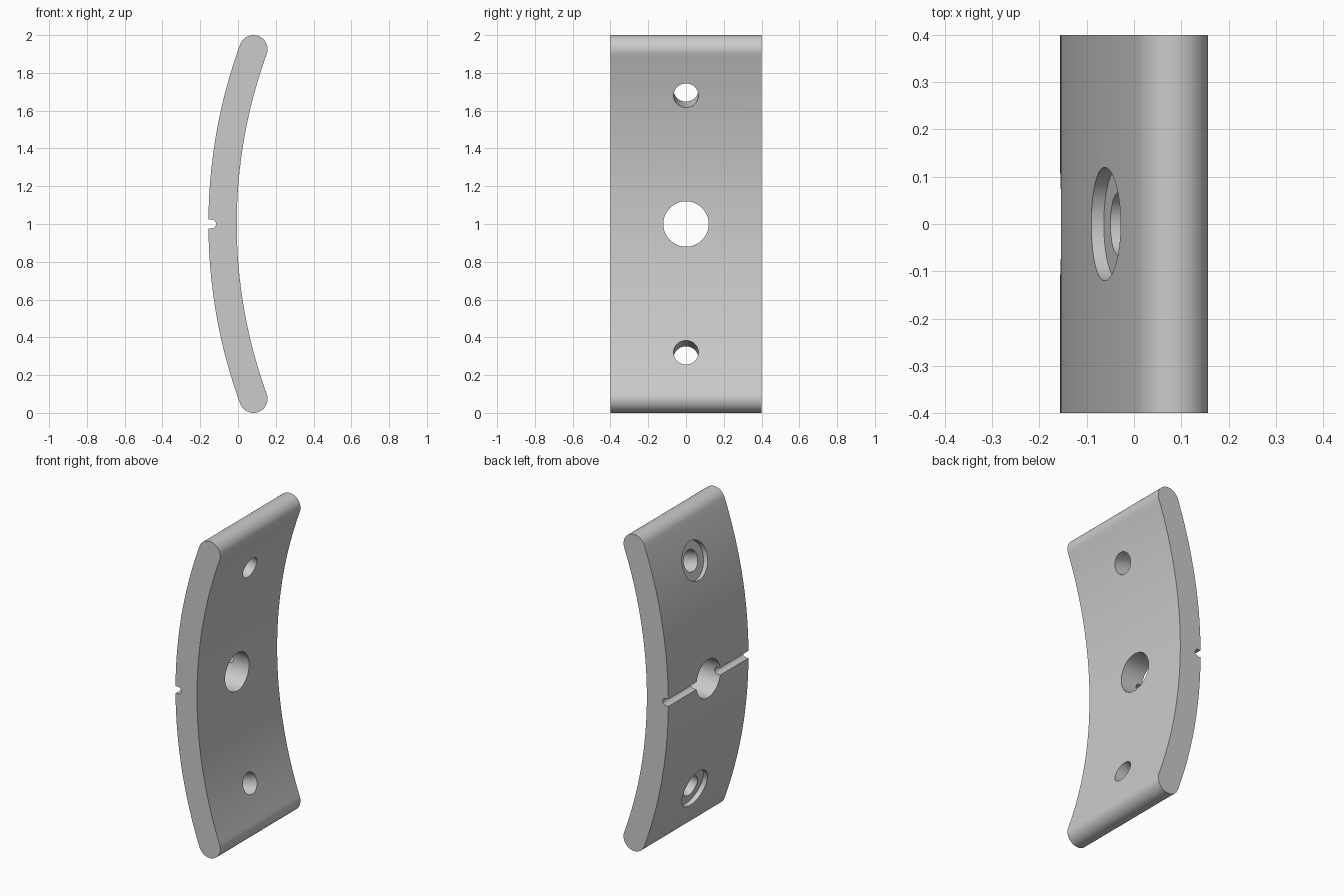
import bpy, bmesh
from math import sin, cos, pi, radians
from mathutils import Matrix, Vector

if "Cube" in bpy.data.objects:
    bpy.data.objects.remove(bpy.data.objects["Cube"], do_unlink=True)

HALF_THICK = 0.075
HALF_ANGLE = radians(20)
RADIUS = (1 - HALF_THICK) / sin(HALF_ANGLE)      # centre line of the bend
HALF_DEPTH = (RADIUS * (1 - cos(HALF_ANGLE)) + 2 * HALF_THICK) / 2
CENTRE_X = RADIUS + HALF_THICK - HALF_DEPTH
OUTER = RADIUS + HALF_THICK
HALF_WIDTH = 0.4

grey = bpy.data.materials.new("plain grey")
grey.use_nodes = True
grey.diffuse_color = (0.6, 0.6, 0.6, 1)
grey.node_tree.nodes["Principled BSDF"].inputs["Base Color"].default_value = (0.6, 0.6, 0.6, 1)


def on_bend(radius, angle):
    """Point on the bend, measured up from its middle."""
    return Vector((CENTRE_X - radius * cos(angle), 0, 1 + radius * sin(angle)))


def make_object(name, bm):
    bmesh.ops.recalc_face_normals(bm, faces=bm.faces)
    mesh = bpy.data.meshes.new(name)
    bm.to_mesh(mesh)
    bm.free()
    mesh.materials.append(grey)
    obj = bpy.data.objects.new(name, mesh)
    bpy.context.collection.objects.link(obj)
    return obj


def extrude_profile(name, points, half_width):
    bm = bmesh.new()
    verts = [bm.verts.new((p.x, -half_width, p.z)) for p in points]
    face = bm.faces.new(verts)
    made = bmesh.ops.extrude_face_region(bm, geom=[face])["geom"]
    moved = [v for v in made if isinstance(v, bmesh.types.BMVert)]
    bmesh.ops.translate(bm, verts=moved, vec=(0, 2 * half_width, 0))
    return make_object(name, bm)


def radial_cutter(name, angle, hole_radius, inner, outer):
    """Round cutter lying along a radius of the bend."""
    bm = bmesh.new()
    place = (Matrix.Translation(on_bend((inner + outer) / 2, angle))
             @ Matrix.Rotation(angle, 4, 'Y') @ Matrix.Rotation(pi / 2, 4, 'Y'))
    bmesh.ops.create_cone(bm, cap_ends=True, segments=64, radius1=hole_radius,
                          radius2=hole_radius, depth=outer - inner, matrix=place)
    return make_object(name, bm)


# Curved plate: outer arc, rounded top, inner arc, rounded bottom
STEPS, CAP = 64, 20
angles = [HALF_ANGLE * (2 * i / STEPS - 1) for i in range(STEPS + 1)]
profile = [on_bend(OUTER, a) for a in angles]
for end in (1, -1):
    a = end * HALF_ANGLE
    outward = Vector((-cos(a), 0, sin(a)))
    along = Vector((sin(a), 0, cos(a))) * end
    for i in range(1, CAP):
        t = pi * i / CAP
        profile.append(on_bend(RADIUS, a)
                       + HALF_THICK * (outward * cos(t) * end + along * sin(t)))
    if end == 1:
        profile += [on_bend(RADIUS - HALF_THICK, b) for b in reversed(angles)]
plate = extrude_profile("curved_plate", profile, HALF_WIDTH)

# Centre hole and the two counterbored screw holes
cutters = [radial_cutter("centre_hole_cutter", 0, 0.12, RADIUS - 0.2, RADIUS + 0.2)]
for side, a in (("upper", radians(15)), ("lower", radians(-15))):
    cutters.append(radial_cutter(side + "_hole_cutter", a, 0.066, RADIUS - 0.2, RADIUS + 0.2))
    cutters.append(radial_cutter(side + "_recess_cutter", a, 0.12, OUTER - 0.03, OUTER + 0.1))

# Round-bottomed groove across the outer face
GROOVE = 0.023
floor_x = -HALF_DEPTH + 0.04 - GROOVE
groove = [Vector((-HALF_DEPTH - 0.1, 0, 1 - GROOVE))]
groove += [Vector((floor_x + GROOVE * cos(t), 0, 1 + GROOVE * sin(t)))
           for t in (pi * (i / 16 - 0.5) for i in range(17))]
groove.append(Vector((-HALF_DEPTH - 0.1, 0, 1 + GROOVE)))
cutters.append(extrude_profile("groove_cutter", groove, HALF_WIDTH + 0.1))

bpy.ops.object.select_all(action='DESELECT')
plate.select_set(True)
bpy.context.view_layer.objects.active = plate
for cutter in cutters:
    cut = plate.modifiers.new(cutter.name, 'BOOLEAN')
    cut.operation, cut.solver, cut.object = 'DIFFERENCE', 'EXACT', cutter
    bpy.ops.object.modifier_apply(modifier=cut.name)
    bpy.data.objects.remove(cutter, do_unlink=True)
bpy.ops.object.shade_smooth_by_angle(angle=radians(30))
